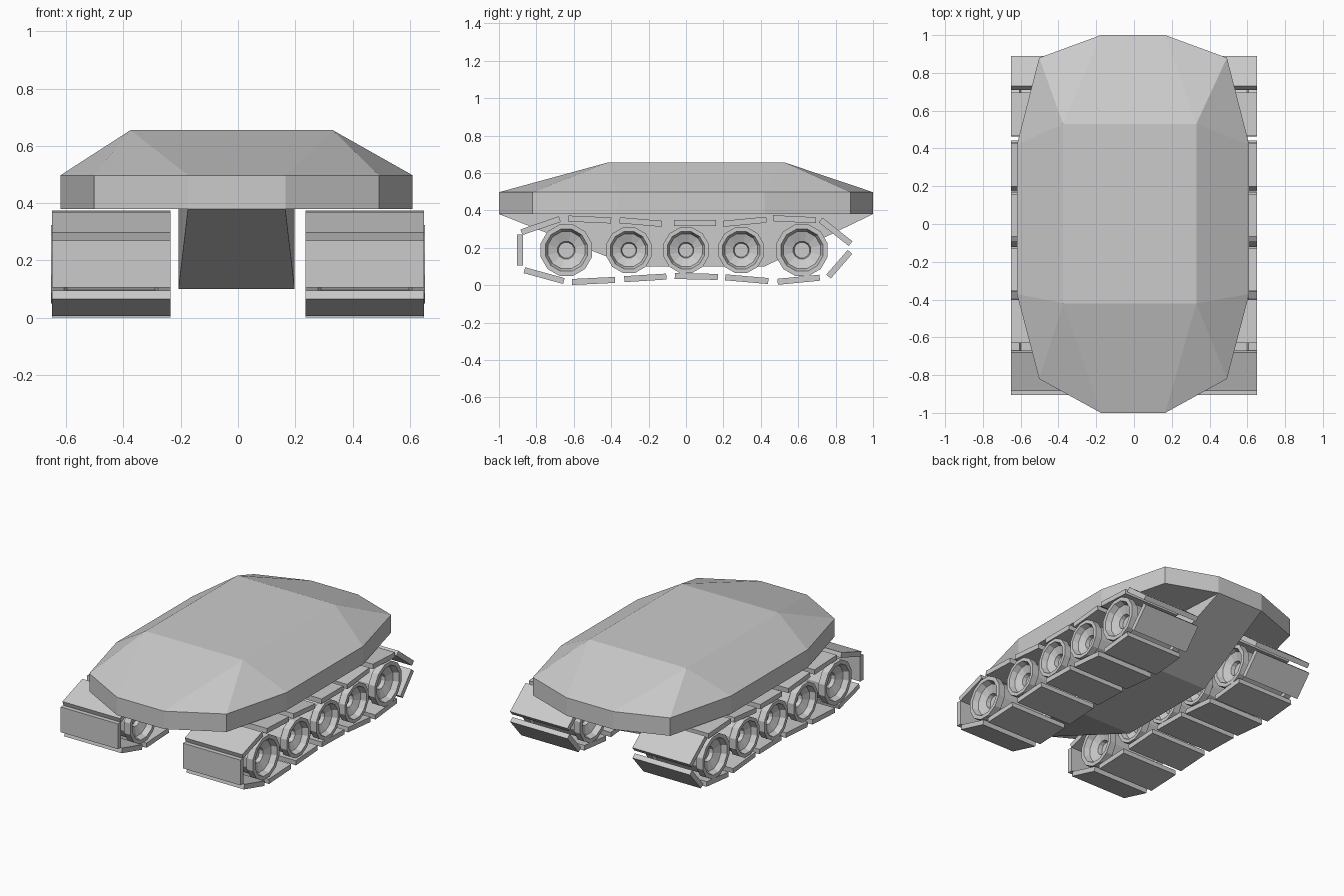
import bpy
import math
from mathutils import Vector

if "Cube" in bpy.data.objects:
    bpy.data.objects.remove(bpy.data.objects["Cube"], do_unlink=True)

grey = bpy.data.materials.new("plain grey")
grey.use_nodes = True
grey.diffuse_color = (0.6, 0.6, 0.6, 1)
grey.node_tree.nodes["Principled BSDF"].inputs["Base Color"].default_value = (0.6, 0.6, 0.6, 1)


def add_mesh(name, verts, faces):
    mesh = bpy.data.meshes.new(name)
    mesh.from_pydata(verts, [], faces)
    mesh.materials.append(grey)
    obj = bpy.data.objects.new(name, mesh)
    bpy.context.collection.objects.link(obj)
    return obj


def bridge(a, b, n):
    """Quads between two rings of n vertices starting at a and b."""
    return [(a + i, a + (i + 1) % n, b + (i + 1) % n, b + i) for i in range(n)]


# Upper hull: twelve-sided skirt with a bevelled rectangular roof
CX = -0.005
half = [(0.17, -1), (0.497, -0.82), (0.615, -0.37), (0.615, 0.42), (0.497, 0.88), (0.17, 1)]
outline = [(CX + x, y) for x, y in half] + [(CX - x, y) for x, y in reversed(half)]
verts = [(x, y, z) for z in (0.38, 0.497) for x, y in outline]
roof = [(0.33, -0.42), (0.33, 0.53), (-0.375, 0.53), (-0.375, -0.42)]
verts += [(x, y, 0.655) for x, y in roof]
faces = bridge(0, 12, 12) + [tuple(reversed(range(12))), (24, 25, 26, 27)]
for corner, first in enumerate((0, 3, 6, 9)):
    rim, top = 12 + first, 24 + corner
    after = 12 + (first + 3) % 12
    faces += [(rim, rim + 1, top), (rim + 1, rim + 2, top),
              (rim + 2, after, 24 + (corner + 1) % 4, top)]
# the roof corners sit over the skirt corners; front and back close as quads
add_mesh("upper_hull", verts, faces)

# Lower hull: narrow belly sloping up to both ends
verts = []
for s in (1, -1):
    verts += [(CX + s * x, y, z) for x, y, z in (
        (0.17, -1, 0.38), (0.203, -0.37, 0.38), (0.203, 0.42, 0.38),
        (0.17, 1, 0.38), (0.203, 0.42, 0.1), (0.203, -0.29, 0.1))]
faces = [(0, 5, 1), (1, 5, 4, 2), (2, 4, 3)]
faces += [tuple(i + 6 for i in reversed(f)) for f in faces]
faces += [(0, 6, 11, 5), (5, 11, 10, 4), (4, 10, 9, 3)]
add_mesh("lower_hull", verts, faces)


# Wheels: revolved profile with flanges and a dish on each side
SIDES = 12
IN, OUT = 0.235, 0.652


def wheel(name, side, y, z, radius):
    dish = [(0.08, 0.0), (0.08, 0.3), (0.055, 0.34), (0.035, 0.72),
            (0.0, 0.82), (0.0, 1.0), (0.045, 1.0), (0.055, 0.88)]
    profile = [(OUT - d, r * radius) for d, r in dish]
    profile += [(IN + d, r * radius) for d, r in reversed(dish)]
    profile = [p for p in profile if p[1] > 0]
    verts, faces = [], []
    for px, pr in profile:
        for i in range(SIDES):
            a = 2 * math.pi * (i + 0.5) / SIDES
            verts.append((side * px, y + pr * math.cos(a), z + pr * math.sin(a)))
    for k in range(len(profile) - 1):
        faces += bridge(k * SIDES, (k + 1) * SIDES, SIDES)
    last = (len(profile) - 1) * SIDES
    faces += [tuple(range(SIDES)), tuple(range(last + SIDES - 1, last - 1, -1))]
    if side > 0:
        faces = [tuple(reversed(f)) for f in faces]
    faces = [tuple(reversed(f)) for f in faces]
    return add_mesh(name, verts, faces)


# Track plates: flat slabs along a line in the side plane
def plate(name, side, start, end, thick=0.032):
    a, b = Vector(start), Vector(end)
    d = (b - a).normalized()
    n = Vector((-d.y, d.x)) * thick / 2
    loop = [a - n, b - n, b + n, a + n]
    verts = [(side * x, p.x, p.y) for x in (0.235, 0.65) for p in loop]
    faces = bridge(0, 4, 4) + [(3, 2, 1, 0), (4, 5, 6, 7)]
    faces = [tuple(reversed(f)) for f in faces] if side < 0 else faces
    return add_mesh(name, verts, faces)


WHEELS = [(-0.64, 0.187, 0.142), (-0.305, 0.187, 0.126), (0, 0.187, 0.126),
          (0.295, 0.187, 0.126), (0.62, 0.187, 0.142)]
PLATES = [((-0.88, 0.283), (-0.675, 0.353)), ((-0.63, 0.356), (-0.4, 0.346)),
          ((-0.355, 0.347), (-0.13, 0.328)), ((-0.065, 0.333), (0.16, 0.333)),
          ((0.2, 0.328), (0.43, 0.35)), ((0.465, 0.358), (0.695, 0.347)),
          ((0.72, 0.348), (0.88, 0.222)), ((0.877, 0.178), (0.762, 0.046)),
          ((0.715, 0.04), (0.49, 0.018)), ((0.44, 0.022), (0.21, 0.042)),
          ((0.17, 0.044), (-0.06, 0.049)), ((-0.105, 0.046), (-0.33, 0.032)),
          ((-0.38, 0.028), (-0.61, 0.017)), ((-0.653, 0.022), (-0.864, 0.08)),
          ((-0.888, 0.105), (-0.888, 0.27))]

for side, label in ((1, "left"), (-1, "right")):
    for i, (y, z, r) in enumerate(WHEELS):
        wheel(f"{label}_wheel_{i + 1}", side, y, z, r)
    for i, (start, end) in enumerate(PLATES):
        # run the loop so that the slab normals face outward
        plate(f"{label}_track_plate_{i + 1}", side, start, end)
